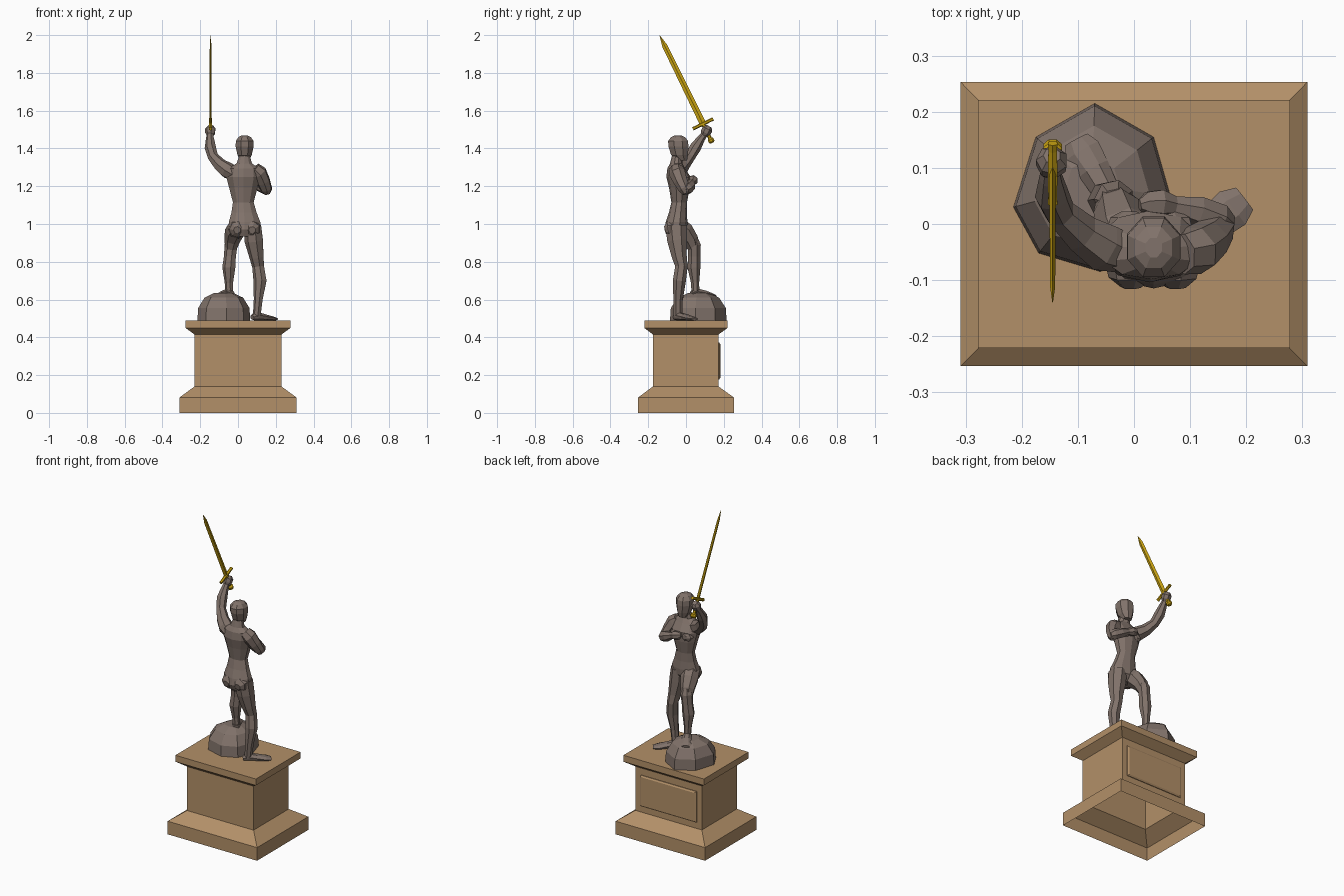
import bpy, bmesh, math
from mathutils import Vector


def material(name, col):
    m = bpy.data.materials.new(name)
    m.diffuse_color = (*col, 1)
    return m


STONE = material("tan stone", (0.45, 0.28, 0.14))
BRONZE = material("grey brown bronze", (0.22, 0.17, 0.145))
GOLD = material("gold", (0.58, 0.36, 0.006))


def loft(name, rings, mat, bottom=True, top=True):
    """Skin a list of point rings into one flat-shaded mesh."""
    bm = bmesh.new()
    vs = [[bm.verts.new(p) for p in r] for r in rings]
    n = len(vs[0])
    for a, b in zip(vs, vs[1:]):
        for i in range(n):
            j = (i + 1) % n
            bm.faces.new((a[i], a[j], b[j], b[i]))
    if bottom:
        bm.faces.new(vs[0][::-1])
    if top:
        bm.faces.new(vs[-1])
    bmesh.ops.recalc_face_normals(bm, faces=bm.faces)
    me = bpy.data.meshes.new(name)
    bm.to_mesh(me)
    bm.free()
    me.materials.append(mat)
    ob = bpy.data.objects.new(name, me)
    bpy.context.collection.objects.link(ob)
    return ob


def ellipse(c, a, b, ra, rb, n):
    c, k = Vector(c), 1 / math.cos(math.pi / n) ** 0.6
    return [c + a * ra * k * math.cos(t) + b * rb * k * math.sin(t)
            for t in (2 * math.pi * (i + 0.5) / n for i in range(n))]


X, Y, Z = Vector((1, 0, 0)), Vector((0, 1, 0)), Vector((0, 0, 1))


def stack(name, rows, n, mat=BRONZE):
    """Horizontal rings: z, centre x, centre y, radius x, radius y."""
    return loft(name, [ellipse((x, y, z), X, Y, rx, ry, n) for z, x, y, rx, ry in rows], mat)


def limb(name, pts, ref=X, n=7, mat=BRONZE):
    """Rings across a path: x, y, z, radius along ref, [other radius]."""
    ps = [Vector(p[:3]) for p in pts]
    rings = []
    for i, p in enumerate(pts):
        t = (ps[min(i + 1, len(ps) - 1)] - ps[max(i - 1, 0)]).normalized()
        a = (ref - t * ref.dot(t)).normalized()
        rings.append(ellipse(p[:3], a, t.cross(a), p[3], p[-1], n))
    return loft(name, rings, mat)


def rect(z, hx, y0, y1):
    return [(-hx, y0, z), (hx, y0, z), (hx, y1, z), (-hx, y1, z)]


# Pedestal, open underneath, with a bevelled plaque on the back
loft("pedestal", [rect(0, .309, -.253, .253), rect(.082, .309, -.253, .253),
                  rect(.14, .23, -.175, .172), rect(.415, .23, -.175, .172),
                  rect(.45, .278, -.221, .221), rect(.49, .278, -.221, .221)],
     STONE, bottom=False)
loft("plaque", [[(x, y, z) for x, z in ((-h, .275 - v), (h, .275 - v), (h, .275 + v), (-h, .275 + v))]
                for y, h, v in ((.165, .195, .097), (.176, .195, .097), (.182, .185, .088))], STONE)

# Rock under the raised foot
outline = [(-.07, .215), (.035, .155), (.065, .05), (.03, -.045), (-.06, -.085),
           (-.17, -.052), (-.215, .03), (-.175, .155)]
loft("rock", [[(-.075 + (x + .075) * s, .068 + (y - .068) * s, z) for x, y in outline]
              for z, s in ((.488, 1), (.555, .97), (.61, .73), (.635, .36))], BRONZE)

# Torso with neck
stack("torso", [(.935, .035, -.062, .055, .036), (.97, .035, -.055, .085, .058),
                (1.01, .035, -.05, .085, .056), (1.06, .032, -.043, .068, .046),
                (1.115, .028, -.036, .056, .040), (1.19, .028, -.035, .076, .053),
                (1.25, .028, -.04, .092, .062), (1.295, .03, -.052, .085, .045),
                (1.32, .033, -.052, .042, .032), (1.365, .035, -.045, .027, .028)], 10)

# Head
stack("head", [(1.335, .035, -.018, .024, .024), (1.365, .035, -.034, .039, .046),
               (1.41, .035, -.040, .049, .055), (1.44, .035, -.042, .048, .054),
               (1.46, .035, -.042, .034, .038), (1.469, .035, -.042, .015, .018)], 8)

# Chest and buttock muscles, mirrored about the spine
for s, side in ((-1, "left"), (1, "right")):
    cx = .03 + s * .038
    limb(side + "_chest_muscle", [(cx, -.01, 1.225, .038, .032), (cx, .012, 1.225, .032, .026),
                                  (cx, .022, 1.225, .014, .012)])
    cx = .035 + s * .04
    limb(side + "_buttock", [(cx, -.06, .975, .046, .05), (cx, -.095, .972, .038, .04),
                             (cx, -.112, .968, .018, .018)])

# Standing leg and foot
limb("standing_leg", [(.078, -.052, .99, .046, .055), (.086, -.047, .91, .048, .05),
                      (.1, -.035, .825, .037, .038), (.108, -.024, .775, .031, .032),
                      (.118, -.035, .70, .034, .033), (.108, -.042, .60, .023, .024),
                      (.1, -.042, .51, .02, .022)])
limb("standing_foot", [(.075, -.06, .505, .013, .014), (.095, -.042, .513, .023, .024),
                       (.135, -.005, .506, .017, .03), (.175, .028, .5, .011, .036),
                       (.197, .045, .497, .007, .024)], Z)

# Bent leg and foot on the rock
limb("bent_thigh", [(.0, -.05, .99, .05, .05), (-.018, -.01, .96, .05, .05),
                    (-.03, .025, .915, .04, .04), (-.037, .042, .87, .03, .03)])
limb("bent_shin", [(-.033, .042, .925, .022, .02), (-.035, .044, .89, .034, .033),
                   (-.041, .044, .83, .031, .031), (-.047, .042, .77, .034, .033),
                   (-.047, .048, .69, .022, .021), (-.045, .05, .635, .02, .02)])
limb("bent_foot", [(-.033, .03, .633, .014, .016), (-.048, .055, .637, .022, .023),
                   (-.072, .098, .63, .018, .028), (-.092, .13, .622, .013, .032),
                   (-.103, .15, .618, .008, .022)], Z)

# Raised arm and fist
limb("raised_arm", [(-.02, -.05, 1.265, .036), (-.055, -.04, 1.283, .042), (-.095, -.015, 1.312, .034),
                    (-.132, .02, 1.355, .027), (-.146, .05, 1.405, .029), (-.148, .082, 1.455, .02),
                    (-.148, .095, 1.472, .017)])
limb("raised_fist", [(-.148, .094, 1.468, .016), (-.147, .104, 1.483, .026),
                     (-.146, .114, 1.503, .027), (-.146, .122, 1.518, .015)])

# Arm folded across the chest
limb("folded_upper_arm", [(.085, -.052, 1.29, .036), (.112, -.046, 1.268, .042), (.134, -.028, 1.225, .036),
                          (.15, -.008, 1.185, .03), (.155, 0, 1.16, .016)], Y)
limb("folded_forearm", [(.168, -.004, 1.177, .02), (.15, .006, 1.186, .03), (.112, .022, 1.203, .028),
                        (.07, .032, 1.222, .018), (.048, .036, 1.23, .026), (.024, .036, 1.236, .022),
                        (.01, .034, 1.24, .01)], Y)

# Sword, measured from the guard along the blade
GUARD = Vector((-.145, .09, 1.53))
D = Vector((0, -.44, .898)).normalized()
W = D.cross(X)
W = -W if W.y < 0 else W


def along(name, rows, n):
    """Rings along the blade: distance, half thickness, half width."""
    loft(name, [ellipse(GUARD + D * u, X, W, t, w, n) for u, t, w in rows], GOLD)


along("grip", [(-.09, .008, .009), (0, .009, .010)], 6)
along("pommel", [(-.112, .008, .008), (-.105, .017, .017), (-.09, .017, .017), (-.082, .008, .008)], 8)


def diamond(u, t, w):
    c = GUARD + D * u
    return [c + X * t, c + W * w, c - X * t, c - W * w]


loft("blade", [diamond(0, .006, .017), diamond(.46, .0045, .014), diamond(.522, .0006, .001)], GOLD)
limb("guard", [tuple(GUARD + W * k) + (r, r) for k, r in
               ((-.06, .009), (-.045, .008), (-.012, .009), (.012, .009), (.045, .008), (.06, .009))],
     X, 6, GOLD)
